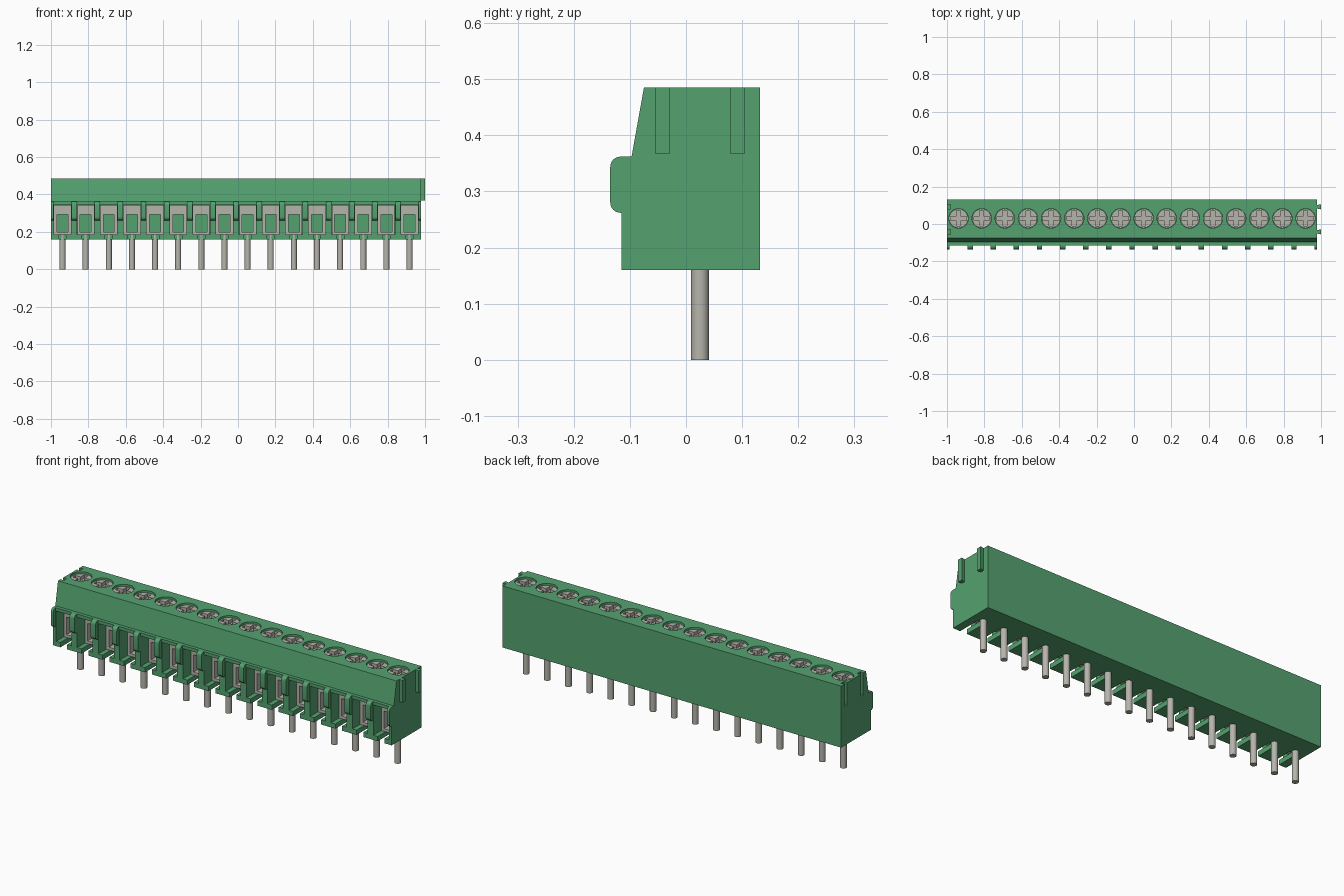
import bpy, bmesh, math
from mathutils import Matrix, Vector

cube = bpy.data.objects.get("Cube")
if cube:
    bpy.data.objects.remove(cube)

POLES = 16
LEFT, RIGHT = -1.0, 0.979
PITCH = (RIGHT - LEFT) / POLES
CELLS = [LEFT + PITCH * (i + 0.5) for i in range(POLES)]
SCREW_Y, PIN_Y = 0.03, 0.025
TAB_Y = (-0.042, 0.092)
BOTTOM, TOP, TAB_Z = 0.16, 0.485, 0.368
CAVITY_LOW, CAVITY_HIGH = 0.185, 0.345


def material(name, rgb, rough):
    m = bpy.data.materials.new(name)
    m.use_nodes = True
    m.diffuse_color = (*rgb, 1)
    bsdf = m.node_tree.nodes["Principled BSDF"]
    bsdf.inputs["Base Color"].default_value = (*rgb, 1)
    bsdf.inputs["Roughness"].default_value = rough
    return m


GREEN = material("green plastic", (0.09, 0.36, 0.16), 0.6)
METAL = material("grey metal", (0.47, 0.46, 0.41), 0.5)


def add_box(bm, x, y, z):
    """Box from three (low, high) ranges."""
    size = [b - a for a, b in (x, y, z)]
    mid = [(a + b) / 2 for a, b in (x, y, z)]
    mat = Matrix.Translation(mid) @ Matrix.Diagonal((*size, 1))
    bmesh.ops.create_cube(bm, size=1, matrix=mat)


def add_cylinder(bm, x, y, z, radius, sides=32):
    mat = Matrix.Translation((x, y, (z[0] + z[1]) / 2))
    bmesh.ops.create_cone(bm, cap_ends=True, segments=sides, radius1=radius,
                          radius2=radius, depth=z[1] - z[0], matrix=mat)


def add_prism(bm, points, offset):
    """Extrude a closed outline along an offset."""
    face = bm.faces.new([bm.verts.new(p) for p in points])
    out = bmesh.ops.extrude_face_region(bm, geom=[face], use_keep_orig=True)
    new = [v for v in out["geom"] if isinstance(v, bmesh.types.BMVert)]
    bmesh.ops.translate(bm, verts=new, vec=Vector(offset))


def finish(name, bm, mat=None):
    bmesh.ops.recalc_face_normals(bm, faces=bm.faces)
    me = bpy.data.meshes.new(name)
    bm.to_mesh(me)
    bm.free()
    if mat:
        me.materials.append(mat)
    ob = bpy.data.objects.new(name, me)
    bpy.context.collection.objects.link(ob)
    return ob


def cut(ob, bm, mat):
    """Subtract a temporary cutter and keep one material."""
    cutter = finish("cutter", bm)
    cutter.hide_render = True
    mod = ob.modifiers.new("cut", "BOOLEAN")
    mod.operation, mod.solver, mod.object = "DIFFERENCE", "EXACT", cutter
    dg = bpy.context.evaluated_depsgraph_get()
    me = bpy.data.meshes.new_from_object(ob.evaluated_get(dg))
    ob.modifiers.clear()
    me.materials.clear()
    me.materials.append(mat)
    ob.data = me
    me.name = ob.name
    bpy.data.objects.remove(cutter)


def smooth(ob):
    bpy.ops.object.select_all(action="DESELECT")
    ob.select_set(True)
    bpy.context.view_layer.objects.active = ob
    bpy.ops.object.shade_smooth_by_angle(angle=math.radians(35))


def repeat(ob):
    """One linked copy per pole; the mesh is built around x = 0."""
    for i, x in enumerate(CELLS):
        item = ob if i == 0 else ob.copy()
        if i:
            bpy.context.collection.objects.link(item)
        item.location.x = x


def tab_outline(x0, x1, y, z):
    """Dovetail outline, wider at x1."""
    return [(x0, y - 0.009, z), (x1, y - 0.0135, z),
            (x1, y + 0.0135, z), (x0, y + 0.009, z)]


# Housing
bm = bmesh.new()
outline = [(-0.115, BOTTOM), (0.132, BOTTOM), (0.132, TOP), (-0.075, TOP),
           (-0.097, 0.362), (-0.115, 0.362)]
add_prism(bm, [(LEFT, y, z) for y, z in outline], (RIGHT - LEFT, 0, 0))
housing = finish("housing", bm, GREEN)

# Wire openings
bm = bmesh.new()
for x in CELLS:
    add_box(bm, (x - 0.045, x + 0.045), (-0.2, 0.07), (CAVITY_LOW, CAVITY_HIGH))
cut(housing, bm, GREEN)

# Slots in the floor
bm = bmesh.new()
for x in CELLS:
    add_box(bm, (x - 0.02, x + 0.02), (-0.2, 0.01), (0.1, 0.2))
cut(housing, bm, GREEN)

# Screw wells and dovetail grooves
bm = bmesh.new()
for x in CELLS:
    add_cylinder(bm, x, SCREW_Y, (0.45, 0.55), 0.052)
for y in TAB_Y:
    add_prism(bm, tab_outline(LEFT - 0.003, LEFT + 0.02, y, TAB_Z), (0, 0, 0.2))
cut(housing, bm, GREEN)

# Dovetail tabs
bm = bmesh.new()
for y in TAB_Y:
    add_prism(bm, tab_outline(RIGHT - 0.002, 1.0, y, TAB_Z), (0, 0, TOP - TAB_Z))
finish("dovetail_tabs", bm, GREEN)

# Rounded ribs between the openings
bm = bmesh.new()
R = 0.018
arc = [math.radians(90 * k / 6) for k in range(7)]
nose = [(-0.117 - R * math.sin(a), 0.344 + R * math.cos(a)) for a in arc]
nose += [(-0.117 - R * math.cos(a), 0.28 - R * math.sin(a)) for a in arc]
nose += [(-0.11, 0.262), (-0.11, 0.362)]
for i in range(POLES + 1):
    mid = LEFT + PITCH * i
    x0, x1 = max(LEFT, mid - 0.0145), min(RIGHT, mid + 0.0145)
    add_prism(bm, [(x0, y, z) for y, z in nose], (x1 - x0, 0, 0))
smooth(finish("ribs", bm, GREEN))

# Wire clamps: a metal frame in each opening
bm = bmesh.new()
depth = (-0.05, 0.069)
low, high = 0.2, 0.292
add_box(bm, (-0.0445, 0.0445), depth, (CAVITY_LOW, low))
add_box(bm, (-0.0445, 0.0445), depth, (high, CAVITY_HIGH - 0.001))
for s in (-1, 1):
    add_box(bm, sorted((s * 0.029, s * 0.0445)), depth, (low, high))
repeat(finish("wire_clamp", bm, METAL))

# Solder pins
bm = bmesh.new()
add_cylinder(bm, 0, PIN_Y, (0, 0.19), 0.016, 24)
pin = finish("solder_pin", bm, METAL)
smooth(pin)
repeat(pin)

# Screws with a cross recess
bm = bmesh.new()
add_cylinder(bm, 0, SCREW_Y, (0.44, 0.475), 0.0505)
screw = finish("clamp_screw", bm, METAL)
bm = bmesh.new()
w, r = 0.011, 0.042
corner = [(r, -w), (r, w), (w, w)]
cross = [Matrix.Rotation(math.pi / 2 * q, 2) @ Vector(c)
         for q in range(4) for c in corner]
add_prism(bm, [(p.x, p.y + SCREW_Y, 0.457) for p in cross], (0, 0, 0.05))
cut(screw, bm, METAL)
smooth(screw)
repeat(screw)
